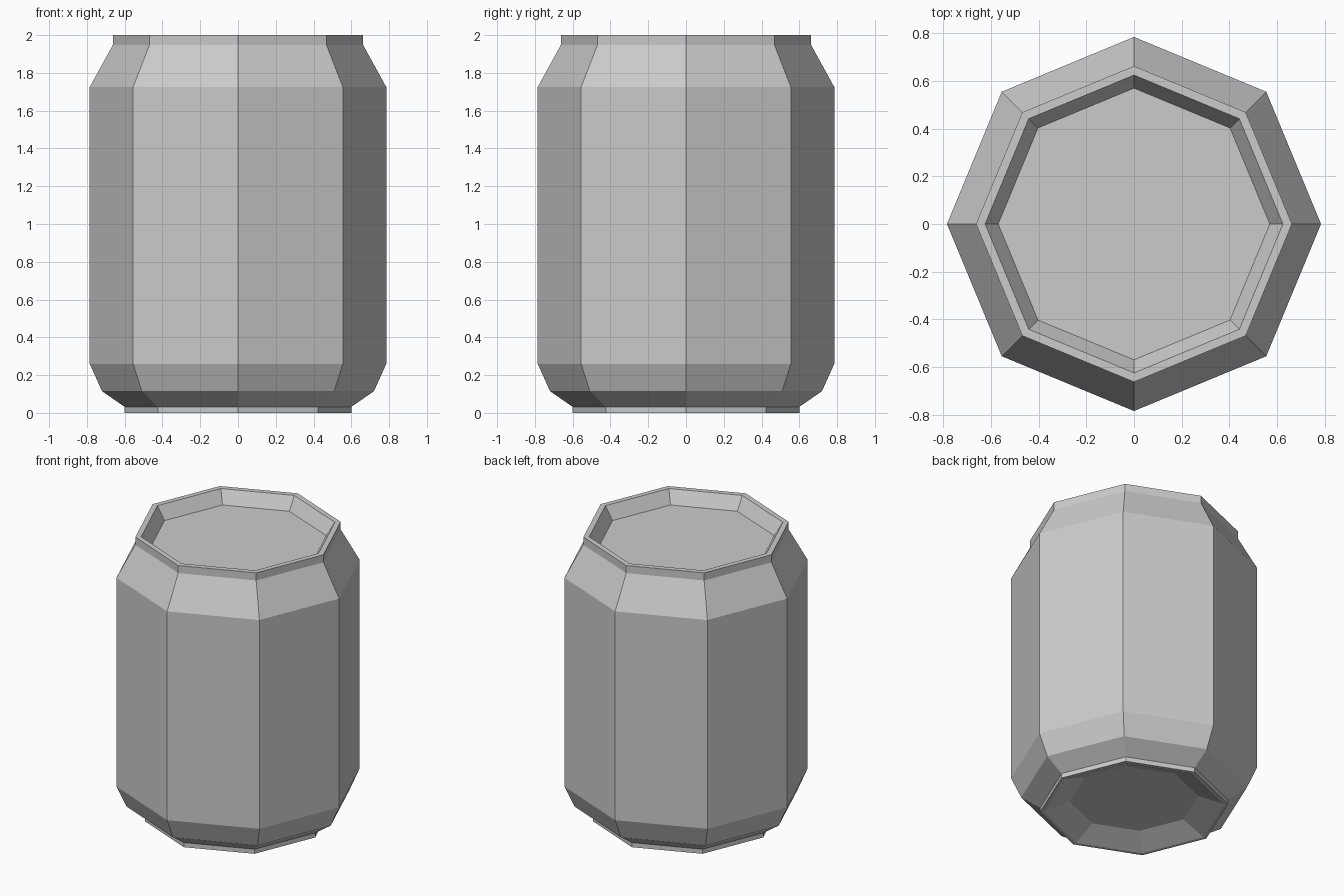
import bpy, bmesh, math

if "Cube" in bpy.data.objects:
    bpy.data.objects.remove(bpy.data.objects["Cube"])

SIDES = 8

# Profile (radius, z): bottom recess, foot, body, shoulder, rim, lid
PROFILE = [
    (0.41, 0.07), (0.575, 0.0), (0.60, 0.0), (0.60, 0.032),
    (0.72, 0.115), (0.785, 0.26), (0.785, 1.725), (0.663, 1.947),
    (0.663, 2.0), (0.625, 2.0), (0.57, 1.91),
]


def lathe(name, profile, sides):
    bm = bmesh.new()
    rings = []
    for r, z in profile:
        rings.append([bm.verts.new((r * math.cos(math.tau * i / sides),
                                    r * math.sin(math.tau * i / sides), z))
                      for i in range(sides)])
    for low, high in zip(rings, rings[1:]):
        for i in range(sides):
            j = (i + 1) % sides
            bm.faces.new((low[i], low[j], high[j], high[i]))
    # Flat bottom dome and flat lid
    bm.faces.new(rings[0][::-1])
    bm.faces.new(rings[-1])
    bmesh.ops.recalc_face_normals(bm, faces=bm.faces)
    mesh = bpy.data.meshes.new(name)
    bm.to_mesh(mesh)
    bm.free()
    obj = bpy.data.objects.new(name, mesh)
    bpy.context.collection.objects.link(obj)
    return obj


# Octagonal drink can with recessed lid and base
lathe("can_body", PROFILE, SIDES)
